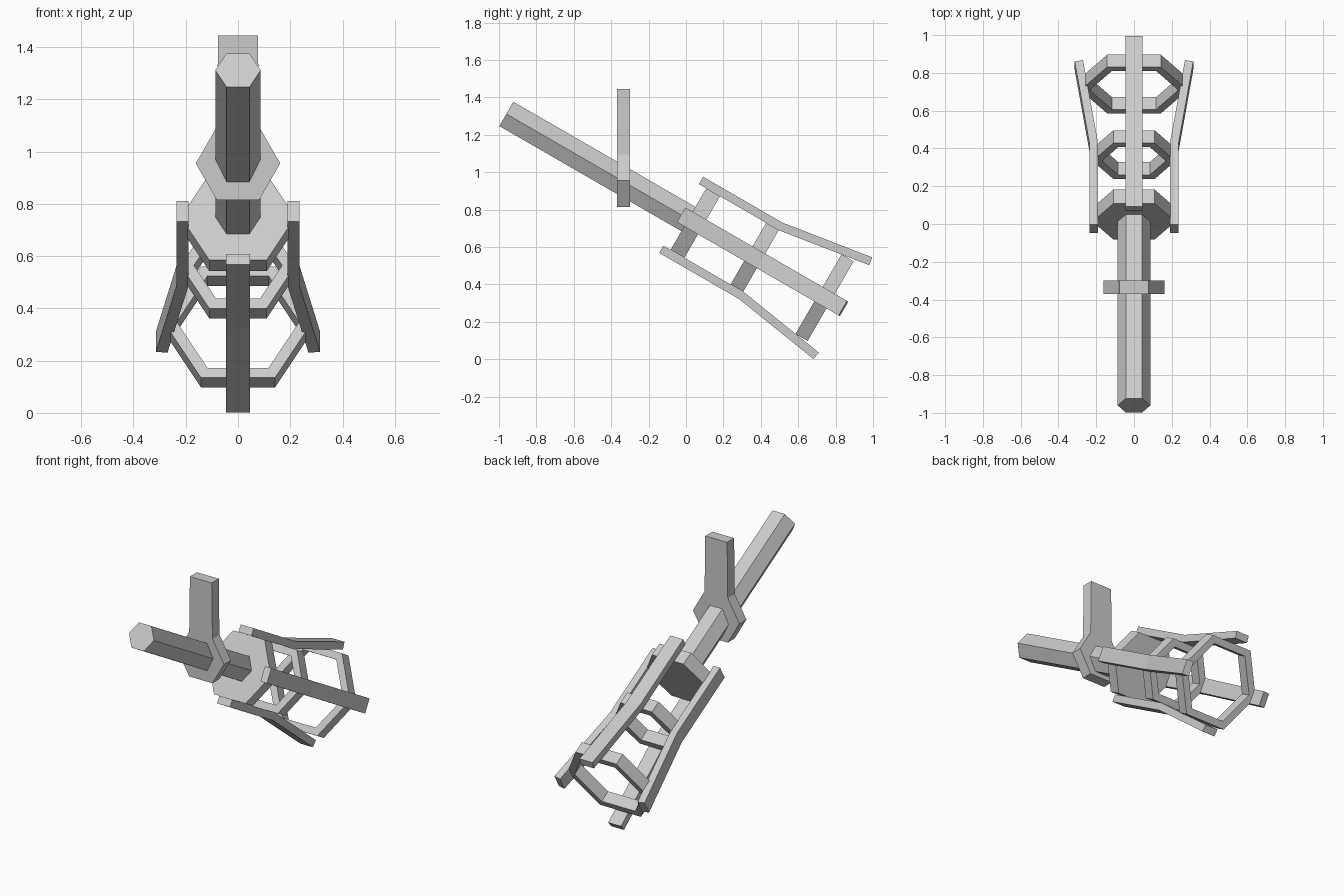
import bpy, bmesh, math
from mathutils import Matrix, Vector

if "Cube" in bpy.data.objects:
    bpy.data.objects.remove(bpy.data.objects["Cube"])

# Torch axis: local +z runs down and back at 30 degrees
TILT = Matrix.Translation((0, 0, 0.757)) @ Matrix.Rotation(math.radians(-120), 4, 'X')
C30 = math.cos(math.radians(30))


def finish(name, bm, matrix):
    bmesh.ops.transform(bm, matrix=matrix, verts=bm.verts)
    bmesh.ops.recalc_face_normals(bm, faces=bm.faces)
    mesh = bpy.data.meshes.new(name)
    bm.to_mesh(mesh)
    bm.free()
    obj = bpy.data.objects.new(name, mesh)
    bpy.context.collection.objects.link(obj)
    return obj


def prism(name, outline, z0, z1, matrix):
    """Extrude a 2D outline from z0 to z1."""
    bm = bmesh.new()
    face = bm.faces.new([bm.verts.new((x, y, z0)) for x, y in outline])
    ext = bmesh.ops.extrude_face_region(bm, geom=[face])
    top = [v for v in ext['geom'] if isinstance(v, bmesh.types.BMVert)]
    bmesh.ops.translate(bm, verts=top, vec=(0, 0, z1 - z0))
    return finish(name, bm, matrix)


def hexagon(apothem):
    r = apothem / C30
    return [(r * math.cos(math.radians(60 * i)), r * math.sin(math.radians(60 * i)))
            for i in range(6)]


def hex_ring(name, outer, inner, z0, z1):
    bm = bmesh.new()
    loops = [[bm.verts.new((x, y, z)) for x, y in hexagon(a)]
             for a, z in ((outer, z0), (outer, z1), (inner, z1), (inner, z0))]
    for k in range(4):
        a, b = loops[k], loops[(k + 1) % 4]
        for i in range(6):
            j = (i + 1) % 6
            bm.faces.new((a[i], a[j], b[j], b[i]))
    return finish(name, bm, TILT)


# Handle and solid end block
prism("handle", hexagon(0.075), -1.109, 0.03, TILT)
prism("base_block", hexagon(0.19), 0.015, 0.1, TILT)

# Open cage rings
hex_ring("middle_ring", 0.19, 0.146, 0.385, 0.463)
hex_ring("end_ring", 0.246, 0.203, 0.818, 0.893)

# Four bent cage bars around the axis
bar = [(0.19, -0.03), (0.235, -0.03), (0.235, 0.463),
       (0.314, 0.968), (0.27, 0.976), (0.19, 0.467)]
stand = Matrix.Rotation(math.radians(90), 4, 'X')
for i, side in enumerate(("left", "top", "right", "bottom")):
    spin = Matrix.Rotation(math.radians(90 * i), 4, 'Z')
    prism(side + "_cage_bar", bar, -0.045, 0.045, TILT @ spin @ stand)

# Upright mounting bracket: hexagon collar with a strip rising from its top
collar = hexagon(0.14)
strip = [(0.08, 0.49), (-0.08, 0.49)]
outline = collar[:2] + [(0.076, 0.49), (-0.076, 0.49)] + collar[2:]
prism("mounting_bracket", outline, -0.035, 0.035,
      Matrix.Translation((0, -0.335, 0.955)) @ stand)
